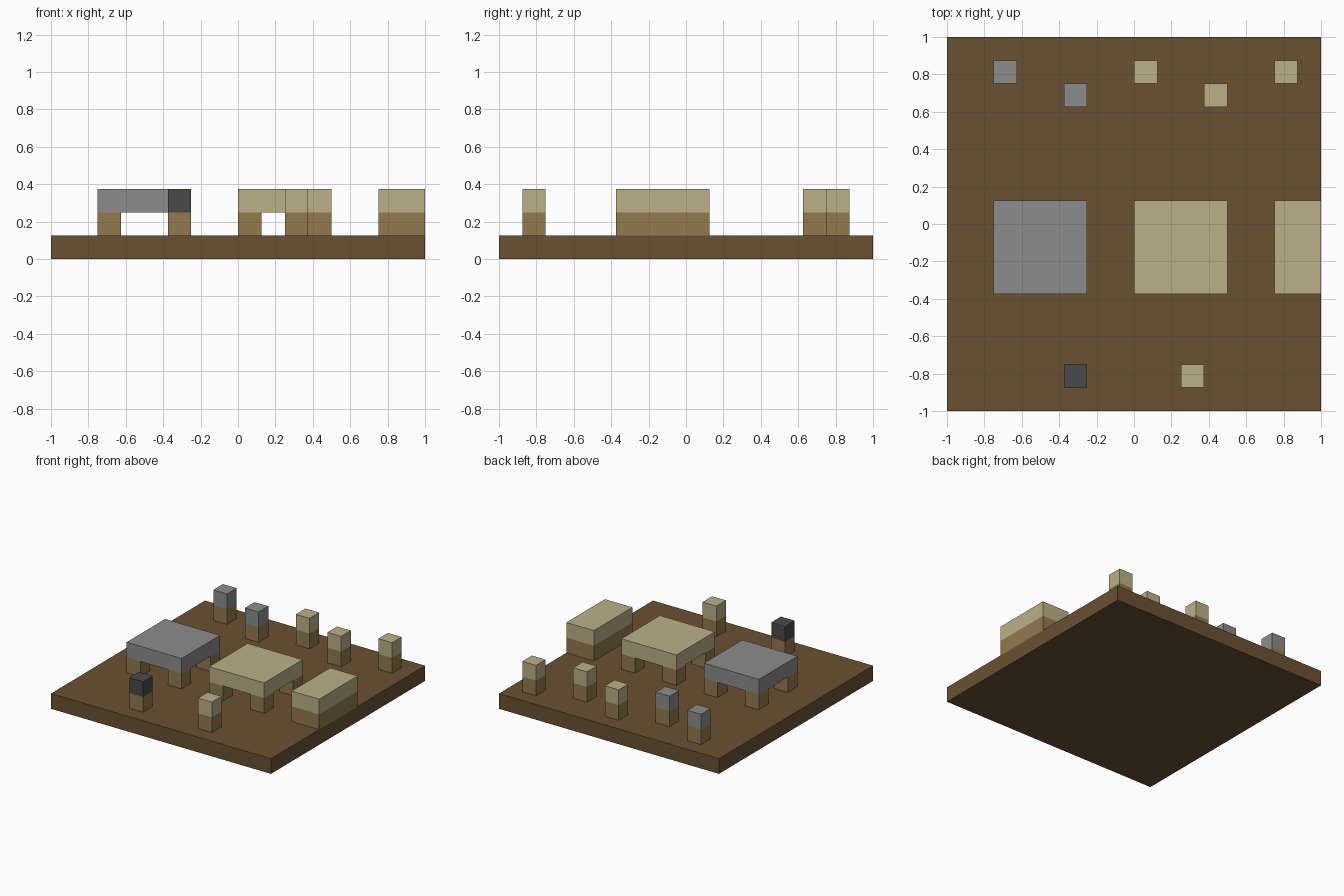
import bpy
import bmesh
from mathutils import Matrix, Vector

cube = bpy.data.objects.get("Cube")
if cube:
    bpy.data.objects.remove(cube, do_unlink=True)

U = 0.125  # one grid cell; the ground is sixteen cells wide


def linear(v):
    v /= 255
    return v / 12.92 if v <= 0.04045 else ((v + 0.055) / 1.055) ** 2.4


def material(name, *rgb):
    m = bpy.data.materials.new(name)
    colour = [linear(c) for c in rgb] + [1]
    m.diffuse_color = colour
    m.use_nodes = True
    m.node_tree.nodes["Principled BSDF"].inputs["Base Color"].default_value = colour
    return m


soil = material("dark brown soil", 106, 81, 50)
wood = material("brown wood", 147, 122, 80)
cream = material("pale cream", 187, 176, 136)
grey = material("mid grey", 140, 140, 140)
dark = material("charcoal", 74, 74, 74)


def boxes(name, mat, *corner_sizes):
    """One object made of boxes, each a (min corner, size) pair in cells."""
    bm = bmesh.new()
    for corner, size in corner_sizes:
        centre = (Vector(corner) + Vector(size) / 2) * U
        bmesh.ops.create_cube(
            bm, size=1,
            matrix=Matrix.Translation(centre) @ Matrix.Diagonal((*(Vector(size) * U), 1)))
    mesh = bpy.data.meshes.new(name)
    bm.to_mesh(mesh)
    bm.free()
    mesh.materials.append(mat)
    obj = bpy.data.objects.new(name, mesh)
    bpy.context.collection.objects.link(obj)
    return obj


# Ground slab
boxes("ground", soil, ((-8, -8, 0), (16, 16, 1)))

# Square tables on four corner legs
for label, x, mat in (("grey", -6, grey), ("cream", 0, cream)):
    boxes(label + "_table_legs", wood,
          *[((x + dx, -3 + dy, 1), (1, 1, 1)) for dx in (0, 3) for dy in (0, 3)])
    boxes(label + "_table_top", mat, ((x, -3, 2), (4, 4, 1)))

# Solid counter at the edge
boxes("counter_base", wood, ((6, -3, 1), (2, 4, 1)))
boxes("counter_top", cream, ((6, -3, 2), (2, 4, 1)))

# Small posts with coloured caps
posts = [(-6, 6, grey), (-3, 5, grey), (0, 6, cream), (3, 5, cream),
         (6, 6, cream), (-3, -7, dark), (2, -7, cream)]
for i, (x, y, mat) in enumerate(posts, 1):
    boxes(f"post_{i}", wood, ((x, y, 1), (1, 1, 1)))
    boxes(f"post_cap_{i}", mat, ((x, y, 2), (1, 1, 1)))
